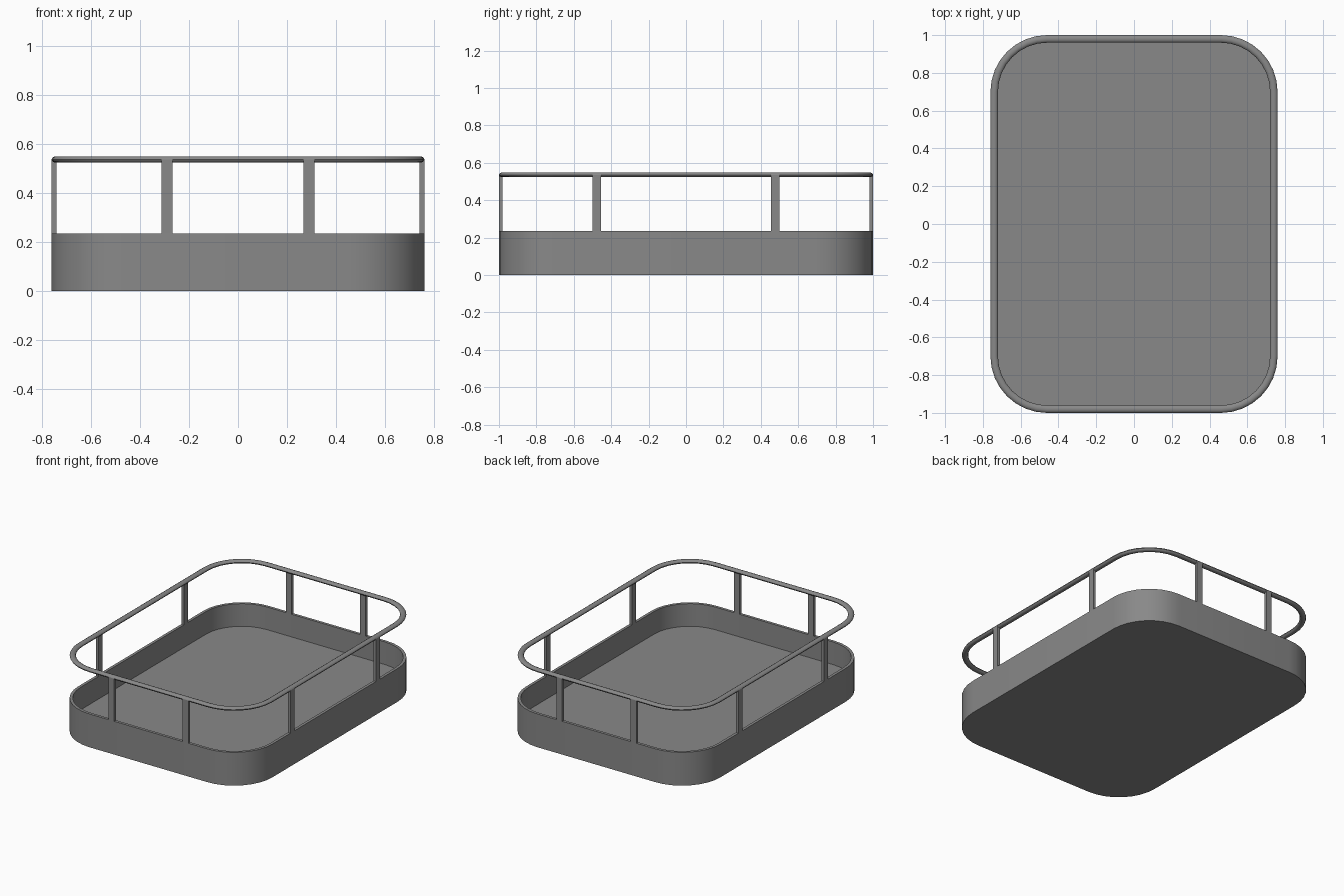
import bpy, bmesh, math

cube = bpy.data.objects.get("Cube")
if cube:
    bpy.data.objects.remove(cube, do_unlink=True)

HALF_X, HALF_Y, RADIUS = 0.76, 1.0, 0.3
FLOOR_Z, RIM_Z, RAIL_Z = 0.075, 0.235, 0.536
WALL = 0.02

grey = bpy.data.materials.new("metal_grey")
grey.use_nodes = True
COLOR = (0.25, 0.25, 0.25, 1)
grey.diffuse_color = COLOR
grey.node_tree.nodes["Principled BSDF"].inputs["Base Color"].default_value = COLOR


def outline(inset, z, steps=8):
    """Rounded rectangle, counter-clockwise, inset from the outer edge."""
    points = []
    r = RADIUS - inset
    for corner, (sx, sy) in enumerate([(1, 1), (-1, 1), (-1, -1), (1, -1)]):
        for i in range(steps + 1):
            a = math.pi / 2 * (corner + i / steps)
            points.append((sx * (HALF_X - RADIUS) + r * math.cos(a),
                           sy * (HALF_Y - RADIUS) + r * math.sin(a), z))
    return points


def loft(name, sections, closed):
    """Bridge (inset, z) outlines in order; close the loop or cap both ends."""
    bm = bmesh.new()
    rings = [[bm.verts.new(p) for p in outline(*s)] for s in sections]
    pairs = list(zip(rings, rings[1:]))
    if closed:
        pairs.append((rings[-1], rings[0]))
    for a, b in pairs:
        for i in range(len(a)):
            j = (i + 1) % len(a)
            bm.faces.new((a[i], a[j], b[j], b[i]))
    if not closed:
        bm.faces.new(rings[0][::-1])
        bm.faces.new(rings[-1])
    bmesh.ops.recalc_face_normals(bm, faces=bm.faces)
    return finish(name, bm)


def finish(name, bm):
    mesh = bpy.data.meshes.new(name)
    bm.to_mesh(mesh)
    bm.free()
    mesh.materials.append(grey)
    obj = bpy.data.objects.new(name, mesh)
    bpy.context.collection.objects.link(obj)
    bpy.ops.object.select_all(action='DESELECT')
    obj.select_set(True)
    bpy.context.view_layer.objects.active = obj
    bpy.ops.object.shade_smooth_by_angle(angle=math.radians(50))
    return obj


def post(name, x, y, size_x, size_y):
    bm = bmesh.new()
    bmesh.ops.create_cube(bm, size=1)
    for v in bm.verts:
        v.co.x = x + v.co.x * size_x
        v.co.y = y + v.co.y * size_y
        v.co.z = RAIL_Z if v.co.z > 0 else RIM_Z
    finish(name, bm)


# Tray: underside, outer wall, rim, inner wall and floor
loft("tray", [(0, 0), (0, RIM_Z), (WALL, RIM_Z), (WALL, FLOOR_Z)], closed=False)

# Guard rail: flattened tube running around the tray
tube = [2 * math.pi * i / 10 for i in range(10)]
loft("guard_rail", [(0.02 - 0.02 * math.cos(a), RAIL_Z + 0.0135 * math.sin(a))
                    for a in tube], closed=True)

# Flat posts, two on each side, flush with the wall
for s in (-1, 1):
    for t in (-1, 1):
        post("end_post", s * 0.29, t * (HALF_Y - WALL / 2), 0.045, WALL)
        post("side_post", s * (HALF_X - WALL / 2), t * 0.478, WALL, 0.045)
